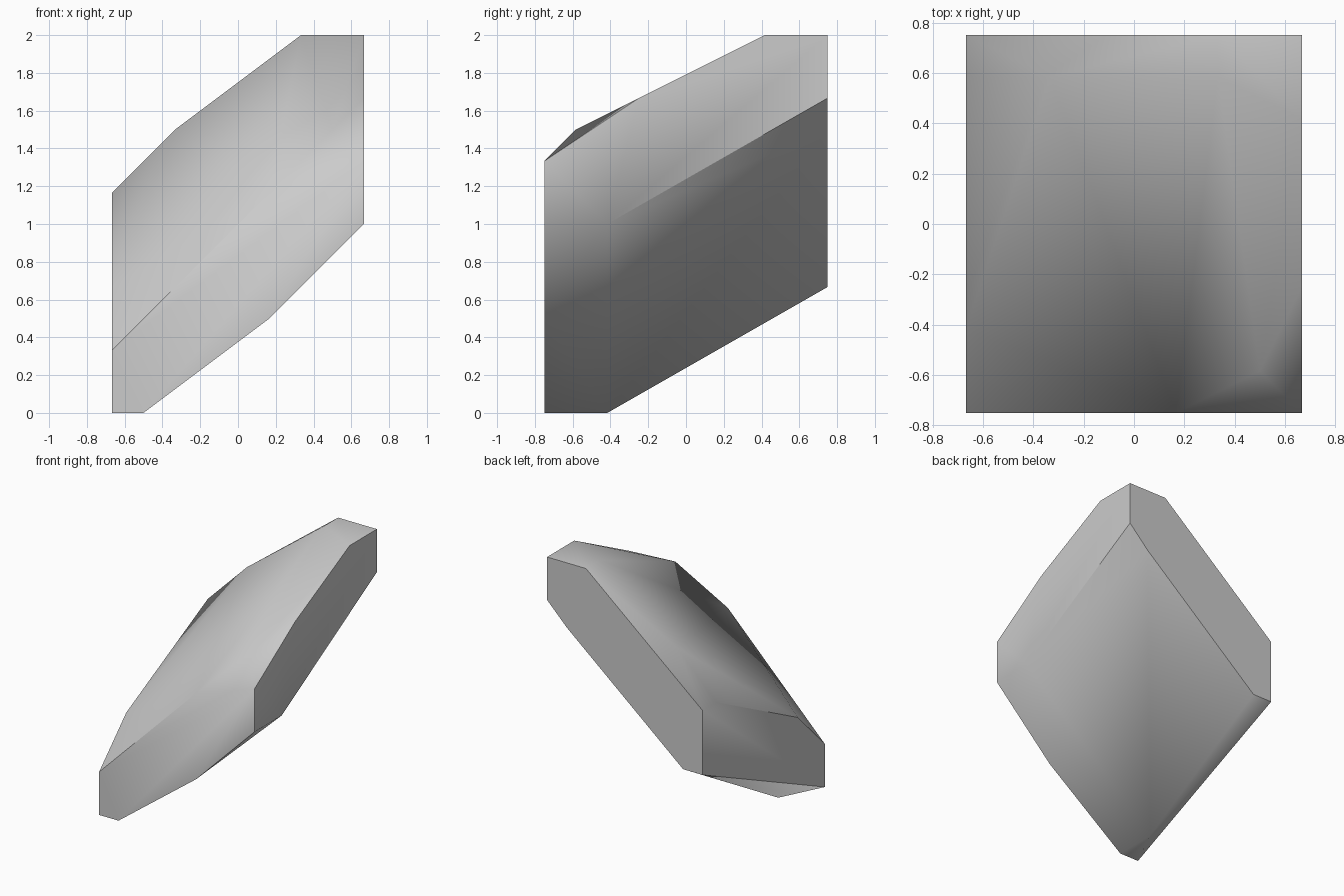
import bpy
import bmesh
import math

cube = bpy.data.objects.get("Cube")
if cube:
    bpy.data.objects.remove(cube, do_unlink=True)

UNIT = 1 / 12  # every corner sits on a grid of twelfths

# Corners of the slanted, chamfered slab, grouped by the face they edge
front_corners = [(-8, -9, 0), (-8, -9, 4), (2, -9, 14), (8, -9, 16),
                 (8, -9, 12), (2, -9, 6), (-6, -9, 0)]
back_corners = [(8, 9, 24), (4, 9, 24), (-8, 9, 14),
                (-8, 9, 8), (-6, 9, 8), (6, 9, 18), (8, 9, 20)]
left_corners = [(8, -3, 20), (8, 5, 24), (8, -5, 12)]
right_corners = [(-8, 7, 14), (-8, -5, 8)]
top_corners = [(6, -7, 18), (-4, 7, 18), (4, 7, 24)]
bottom_corners = [(-6, -5, 0)]

# Wrap the corners in a convex skin and merge its flat areas
bm = bmesh.new()
for corner in (front_corners + back_corners + left_corners
               + right_corners + top_corners + bottom_corners):
    bm.verts.new([c * UNIT for c in corner])
bmesh.ops.convex_hull(bm, input=bm.verts[:])
bmesh.ops.dissolve_limit(bm, angle_limit=math.radians(0.2),
                         verts=bm.verts[:], edges=bm.edges[:])
bmesh.ops.recalc_face_normals(bm, faces=bm.faces[:])
mesh = bpy.data.meshes.new("stone_slab")
bm.to_mesh(mesh)
bm.free()

# Plain grey stone
stone = bpy.data.materials.new("grey_stone")
stone.use_nodes = True
grey = (0.6, 0.6, 0.6, 1)
stone.diffuse_color = grey
stone.node_tree.nodes["Principled BSDF"].inputs["Base Color"].default_value = grey
mesh.materials.append(stone)

slab = bpy.data.objects.new("stone_slab", mesh)
bpy.context.collection.objects.link(slab)

# Soft shading over the shallow chamfers, crisp rims
bpy.ops.object.select_all(action="DESELECT")
slab.select_set(True)
bpy.context.view_layer.objects.active = slab
bpy.ops.object.shade_smooth_by_angle(angle=math.radians(45))
